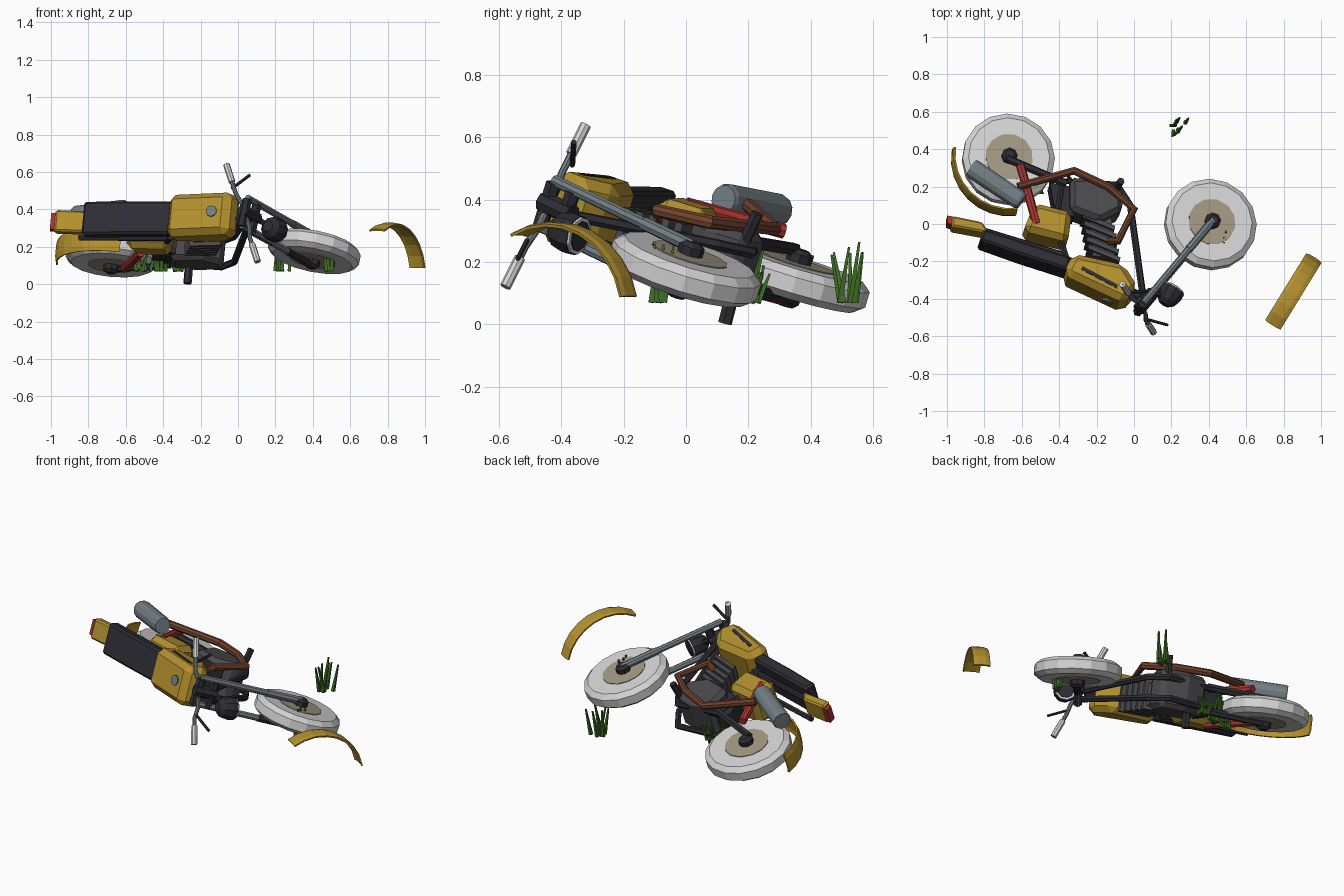
import bpy, bmesh, math, random
from mathutils import Vector as V

if "Cube" in bpy.data.objects:
    bpy.data.objects.remove(bpy.data.objects["Cube"])
random.seed(4)

def mat(name, c):
    m = bpy.data.materials.new(name)
    m.diffuse_color = (*c, 1)
    m.use_nodes = True
    m.node_tree.nodes["Principled BSDF"].inputs["Base Color"].default_value = m.diffuse_color
    return m
YEL = mat("mustard_paint", (.46, .285, .028)); BLK = mat("dark_rubber", (.026, .026, .034))
GRY = mat("engine_grey", (.07, .07, .075)); TYR = mat("pale_tyre", (.66, .66, .66))
TAN = mat("dusty_tan", (.36, .31, .22)); BRN = mat("rusty_brown", (.16, .055, .025))
RED = mat("faded_red", (.40, .035, .03)); STL = mat("blue_steel", (.17, .21, .23))
GRN = mat("grass_green", (.045, .15, .017))

# the bike lies on its side: N is its sideways axis (now pointing up), U its own up
N = V((.09, .285, .954)).normalized()
F = V((.955, -.297, 0)).normalized()
U = N.cross(F)
if U.y > 0: U = -U

def pt(x, y, d):
    """point seen at x, y from above, lying in the bike plane at offset d"""
    return V((x, y, (d - N.x * x - N.y * y) / N.z))

def finish(name, bm, m, bevel=0):
    bmesh.ops.recalc_face_normals(bm, faces=bm.faces)
    me = bpy.data.meshes.new(name)
    bm.to_mesh(me); bm.free()
    o = bpy.data.objects.new(name, me)
    bpy.context.collection.objects.link(o)
    me.materials.append(m)
    if bevel:
        b = o.modifiers.new("bevel", 'BEVEL')
        b.width = bevel; b.segments = 1
    return o

def slab(name, outline, d0, d1, m, bevel=0):
    """outline on the upper plane d1, pushed down along N to d0"""
    bm = bmesh.new()
    top = [bm.verts.new(pt(x, y, d1)) for x, y in outline]
    bot = [bm.verts.new(v.co - N * (d1 - d0)) for v in top]
    bm.faces.new(top); bm.faces.new(bot[::-1])
    for i in range(len(top)):
        j = (i + 1) % len(top)
        bm.faces.new((top[i], bot[i], bot[j], top[j]))
    return finish(name, bm, m, bevel)

def lathe(name, c, axis, prof, m, n=16, closed=False):
    """turn (radius, height) points around an axis"""
    bm = bmesh.new()
    axis = V(axis).normalized()
    e = axis.orthogonal().normalized(); g = axis.cross(e)
    rings = [[bm.verts.new(V(c) + axis * h + (e * math.cos(t) + g * math.sin(t)) * r)
              for t in (2 * math.pi * k / n for k in range(n))] for r, h in prof]
    pairs = list(zip(rings, rings[1:]))
    if closed: pairs.append((rings[-1], rings[0]))
    else:
        bm.faces.new(rings[0]); bm.faces.new(rings[-1])
    for a, b in pairs:
        for k in range(n):
            l = (k + 1) % n
            bm.faces.new((a[k], a[l], b[l], b[k]))
    return finish(name, bm, m)

def tube(name, pts, r, m, n=8, r2=None):
    """straight tube segments joining the points, mitred by one shared ring"""
    bm = bmesh.new()
    pts = [V(p) for p in pts]
    prev = None
    e = (pts[1] - pts[0]).orthogonal().normalized()
    for i, p in enumerate(pts):
        t = (pts[min(i + 1, len(pts) - 1)] - p).normalized() + (p - pts[max(i - 1, 0)]).normalized()
        t.normalize()
        e = (e - t * e.dot(t)).normalized(); g = t.cross(e)
        q = r2 if r2 and i == len(pts) - 1 else r
        ring = [bm.verts.new(p + (e * math.cos(a) + g * math.sin(a)) * q)
                for a in (2 * math.pi * k / n for k in range(n))]
        if prev:
            for k in range(n):
                l = (k + 1) % n
                bm.faces.new((prev[k], prev[l], ring[l], ring[k]))
        else: bm.faces.new(ring)
        prev = ring
    bm.faces.new(prev)
    return finish(name, bm, m)

def fender(name, c, e1, e2, w, a0, a1, r, half, m, n=8):
    bm = bmesh.new()
    rows = []
    for i in range(n + 1):
        a = math.radians(a0 + (a1 - a0) * i / n)
        rad = e1 * math.cos(a) + e2 * math.sin(a)
        rows.append([bm.verts.new(c + rad * (r - k) + w * s * half)
                     for s, k in ((-1, .006), (-.55, 0), (.55, 0), (1, .006))])
    for a, b in zip(rows, rows[1:]):
        for k in range(3):
            bm.faces.new((a[k], a[k + 1], b[k + 1], b[k]))
    o = finish(name, bm, m)
    s = o.modifiers.new("thickness", 'SOLIDIFY')
    s.thickness = .01; s.offset = 0
    return o

# wheels
NF = V((.188, .29, .938)).normalized()
REAR = pt(-.672, .345, .18); FRONT = V((.408, -.003, .176))
tyre = [(.115, .044), (.128, .05), (.218, .05), (.248, .026), (.248, -.026), (.218, -.05), (.128, -.05), (.115, -.044)]
for nm, c, ax in (("rear", REAR, N), ("front", FRONT, NF)):
    lathe(nm + "_tyre", c, ax, tyre, TYR, 16, True)
    lathe(nm + "_rim", c, ax, [(.128, .053), (.128, -.053)], TAN, 12)
    lathe(nm + "_hub", c, ax, [(.025, .095), (.042, .08), (.042, -.08), (.025, -.095)], BLK, 8)

# fenders: one on the bike, one torn off and lying in front
fender("rear_fender", REAR, F, U, N, 65, 172, .30, .06, YEL)
T = V((.523, .852, 0)).normalized()
fender("loose_front_fender", V((.745, -.535, .034)) + T * .13, T, V((0, 0, 1)),
       T.cross(V((0, 0, 1))), 118, 11, .29, .047, YEL)

# bodywork
slab("tank", [(-.32, -.15), (-.05, -.21), (.025, -.33), (-.05, -.415), (-.34, -.28), (-.375, -.25)], .12, .355, YEL, .033)
slab("tank_pad", [(-.275, -.225), (-.085, -.325), (-.092, -.343), (-.282, -.243)], .348, .358, BLK)
cap = V((-.14, -.405, .388))
lathe("fuel_cap", cap, U, [(.03, -.03), (.03, .015)], STL, 10)
slab("seat", [(-.8, -.025), (-.34, -.175), (-.35, -.245), (-.6, -.165), (-.825, -.085)], .14, .325, BLK, .012)
slab("tail", [(-.97, .045), (-.81, .012), (-.77, -.05), (-.975, -.012)], .17, .29, YEL, .01)
slab("tail_light", [(-.998, .045), (-.968, .04), (-.973, -.003), (-.998, .005)], .185, .275, RED)
slab("side_panel", [(-.53, .12), (-.33, .07), (-.35, -.09), (-.59, -.03)], .11, .335, YEL, .03)

# engine
slab("crankcase", [(-.34, .25), (-.2, .255), (-.06, .2), (-.06, .08), (-.18, .02), (-.34, .08)], .1, .325, GRY, .025)
slab("cylinder", [(-.24, .06), (-.12, .03), (-.1, -.18), (-.22, -.17)], .14, .27, GRY)
for i in range(5):
    x, y = -.27 + .007 * i, .06 - .042 * i
    slab("cooling_fin_%d" % i, [(x, y), (x + .17, y - .07), (x + .165, y - .092), (x - .005, y - .022)], .12, .295, GRY)
tube("lower_footpeg", [(-.262, .15, .1), (-.27, .125, 0.003)], .023, BLK, 6)
tube("upper_footpeg", [pt(-.1, .18, .28), pt(-.07, .23, .4)], .02, BLK, 6)
slab("engine_block_rear", [(-.45, .22), (-.34, .2), (-.32, .04), (-.42, .06)], .13, .27, BLK)

# exhaust
tube("exhaust_pipe", [pt(-.13, -.09, .28), pt(-.085, -.09, .315), pt(0, .08, .335), pt(-.14, .2, .345),
                      pt(-.32, .285, .345), pt(-.62, .2, .365)], .022, BRN, 8)
a, b = V((-.87, .30, .365)), V((-.60, .12, .402))
L = (b - a).length
lathe("muffler", a, b - a, [(.05, 0), (.054, .015), (.052, L - .015), (.046, L)], STL, 12)

# frame tubes, swing arm and shocks on both sides
for side, s in (("upper", 1), ("lower", -1)):
    m = .205
    k = .115 if s > 0 else .09
    tube(side + "_frame_tube", [pt(.05, -.4, m + s * .025), pt(-.02, .1, m + s * .065), pt(-.09, .21, m + s * .065),
                                pt(-.38, .23, m + s * .065), pt(-.42, .0, m + s * .06), pt(-.36, -.19, m + s * .05)], .019, BLK, 6)
    tube(side + "_swing_arm", [pt(-.36, .215, m + s * .075), pt(-.68, .35, m - .012 + s * .075)], .022, BLK, 6)
    tube(side + "_shock", [pt(-.608, .315, m + s * k), pt(-.52, .0, m + s * k)], .024, RED, 8)
    tube(side + "_seat_rail", [pt(-.36, -.17, m + s * .05), pt(-.85, -.02, m + s * .05)], .016, BLK, 6)
    # fork leg: steel tube with a thicker slider at the axle
    end = FRONT + NF * s * .078
    top = end + V((-.372, -.442, .212))
    tube(side + "_fork_leg", [top, end], .019, STL, 8)
    tube(side + "_fork_slider", [end, end.lerp(top, .35)], .022, STL if s > 0 else BLK, 8)
tube("backbone", [pt(.03, -.39, .22), pt(-.38, -.19, .22)], .03, BLK, 6)

# steering head and clamps
mid = FRONT + V((-.372, -.442, .212))
V_F = V((.6, .725, -.346)).normalized()
lathe("steering_head", mid, V_F, [(.035, -.02), (.035, .11)], BLK, 8)
for i, k in enumerate((.0, .085)):
    c = mid + V_F * k
    tube("fork_clamp_%d" % i, [c - NF * .085, c + NF * .07], .026, BLK, 6)

# headlight hanging from the fork
hl = V((.19, -.38, .295)); hd = V((.5, .8, -.25))
lathe("headlight_shell", hl, hd, [(.03, -.06), (.057, -.035), (.068, .01), (.066, .04)], BLK, 10)
lathe("headlight_ring", hl, hd, [(.064, .03), (.062, .048)], TYR, 10)
lathe("headlight_glass", hl, hd, [(.054, .03), (.05, .052)], BLK, 10)
tube("headlight_bracket", [hl, mid + V_F * .1], .016, BLK, 6)

# handlebar with grips and levers
h0, h1 = V((-.062, -.322, .64)), V((.105, -.58, .12))
tube("handlebar", [h0, h0.lerp(h1, .3), h0.lerp(h1, .4) + V((.015, .01, 0)), h0.lerp(h1, .65) + V((.015, .01, 0)), h0.lerp(h1, .75), h1], .012, STL, 8)
tube("upper_grip", [h0, h0.lerp(h1, .18)], .018, TYR, 8)
tube("lower_grip", [h1, h1.lerp(h0, .18)], .018, TYR, 8)
tube("upper_lever", [(-.035, -.365, .51), (.065, -.36, .585)], .009, BLK, 6)
tube("lower_lever", [(.07, -.51, .27), (.18, -.54, .21)], .008, BLK, 6)

# grass tufts
for i, (x, y, h, w) in enumerate(((.235, .52, .2, .045), (.5, -.09, .19, .035), (-.49, .2, .12, .055), (-.41, .19, .2, .03), (-.32, .22, .1, .02))):
    for k in range(7):
        p = V((x + random.uniform(-w, w), y + random.uniform(-w, w) * .7, .07))
        tip = p + V((random.uniform(-.03, .03), random.uniform(-.04, .04), h * random.uniform(.75, 1)))
        tube("grass_%d_%d" % (i, k), [p, tip], .013, GRN, 4, .005)
